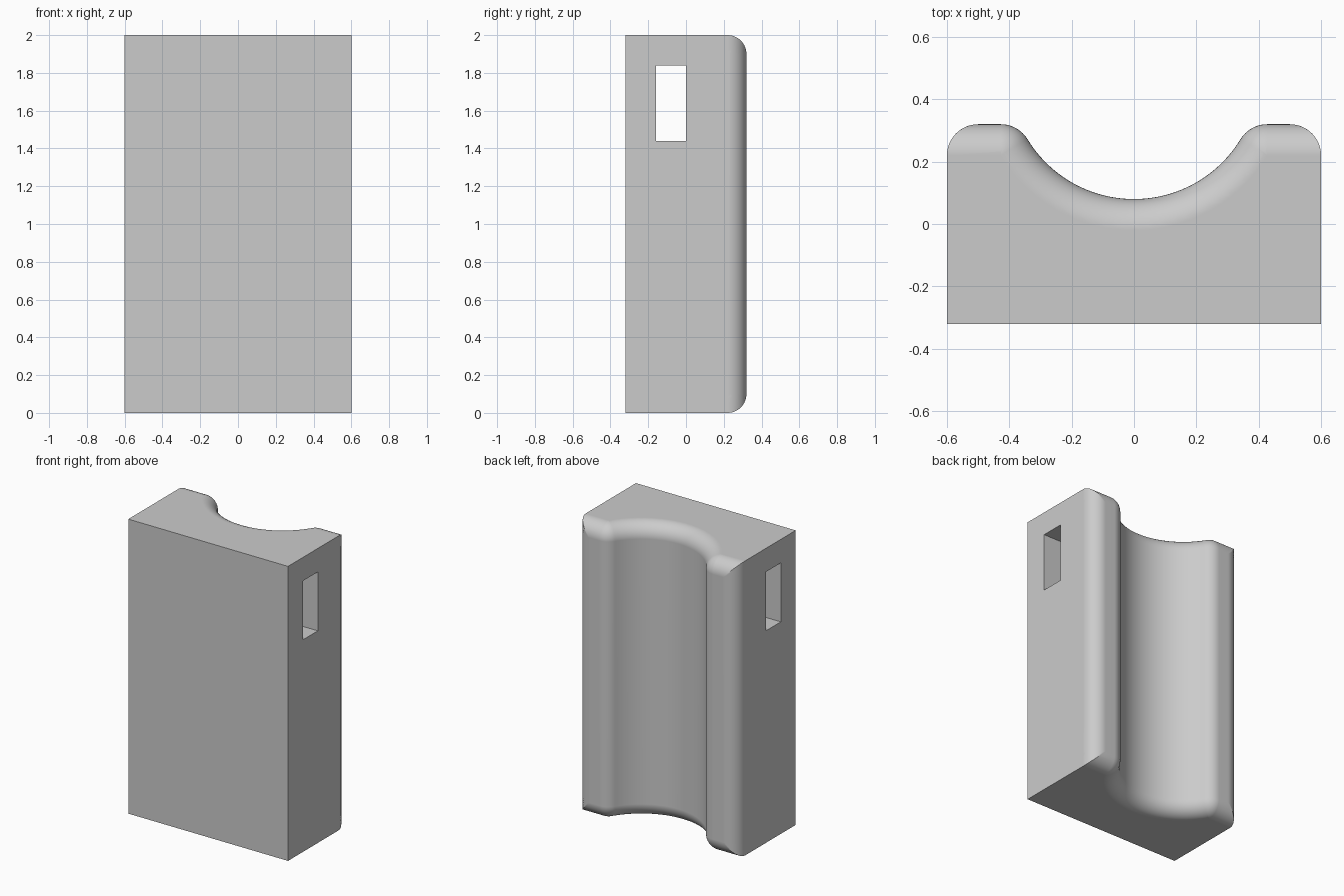
import bpy
import bmesh
from math import sin, cos, pi, sqrt, acos, atan2

if "Cube" in bpy.data.objects:
    bpy.data.objects.remove(bpy.data.objects["Cube"])

W, D, H = 0.6, 0.32, 2.0      # half width, half depth, height
R = 0.1                       # rounding radius
GROOVE_R, GROOVE_Y = 0.4, 0.48
FY = D - R                    # y of the rounding centres
FX = sqrt((GROOVE_R + R) ** 2 - (GROOVE_Y - FY) ** 2)
STEPS = 12

grey = bpy.data.materials.new("light grey")
grey.use_nodes = True
grey.diffuse_color = (0.6, 0.6, 0.6, 1)
grey.node_tree.nodes["Principled BSDF"].inputs["Base Color"].default_value = (0.6, 0.6, 0.6, 1)


def arc(cx, cy, r, a0, a1, n):
    return [(cx + r * cos(a0 + (a1 - a0) * i / n), cy + r * sin(a0 + (a1 - a0) * i / n))
            for i in range(n + 1)]


def section(phi):
    """Outline at angle phi of the end rounding (0 = full, pi/2 = end face)."""
    r = R * cos(phi)
    lean = atan2(GROOVE_Y - FY, -FX)          # lip centre towards groove centre
    half = [(W, -D)]
    half += arc(W - R, FY, R, 0, pi / 2 - phi, STEPS)           # outer corner, mitred
    half += arc(FX, FY, r, pi / 2, lean, STEPS)                 # rounded groove lip
    half += arc(0, GROOVE_Y, GROOVE_R + R - r, lean - pi, -pi / 2, 2 * STEPS)[1:]
    return half + [(-x, y) for x, y in half[-2::-1]]


# Block body: outlines lofted from the base to the top
angles = [pi / 2 * i / STEPS for i in range(STEPS + 1)]
layers = [(R - R * sin(a), a) for a in reversed(angles)]
layers += [(H - R + R * sin(a), a) for a in angles]

bm = bmesh.new()
rings = [[bm.verts.new((x, y, z)) for x, y in section(a)] for z, a in layers]
for low, high in zip(rings, rings[1:]):
    for i in range(len(low)):
        j = (i + 1) % len(low)
        bm.faces.new((low[i], low[j], high[j], high[i]))
bm.faces.new(rings[0][::-1])
bm.faces.new(rings[-1])
bmesh.ops.remove_doubles(bm, verts=bm.verts, dist=1e-5)
bmesh.ops.dissolve_limit(bm, angle_limit=0.005, verts=bm.verts, edges=bm.edges)
bmesh.ops.recalc_face_normals(bm, faces=bm.faces)
mesh = bpy.data.meshes.new("grooved_block")
bm.to_mesh(mesh)
bm.free()
mesh.materials.append(grey)
block = bpy.data.objects.new("grooved_block", mesh)
bpy.context.collection.objects.link(block)

# Rectangular slot through both sides
bpy.ops.mesh.primitive_cube_add(size=1, location=(0, -0.08, 1.64))
cutter = bpy.context.object
cutter.name = "slot_cutter"
cutter.scale = (2, 0.16, 0.4)
cutter.hide_render = True
cutter.data.materials.append(grey)

bpy.ops.object.select_all(action='DESELECT')
block.select_set(True)
bpy.context.view_layer.objects.active = block
cut = block.modifiers.new("slot", 'BOOLEAN')
cut.operation = 'DIFFERENCE'
cut.solver = 'EXACT'
cut.object = cutter
bpy.ops.object.modifier_apply(modifier=cut.name)
bpy.data.objects.remove(cutter)

# Smooth roundings, flat large faces
bpy.ops.object.shade_smooth_by_angle(angle=pi / 6)
flat = block.modifiers.new("flat_faces", 'WEIGHTED_NORMAL')
flat.keep_sharp = True
